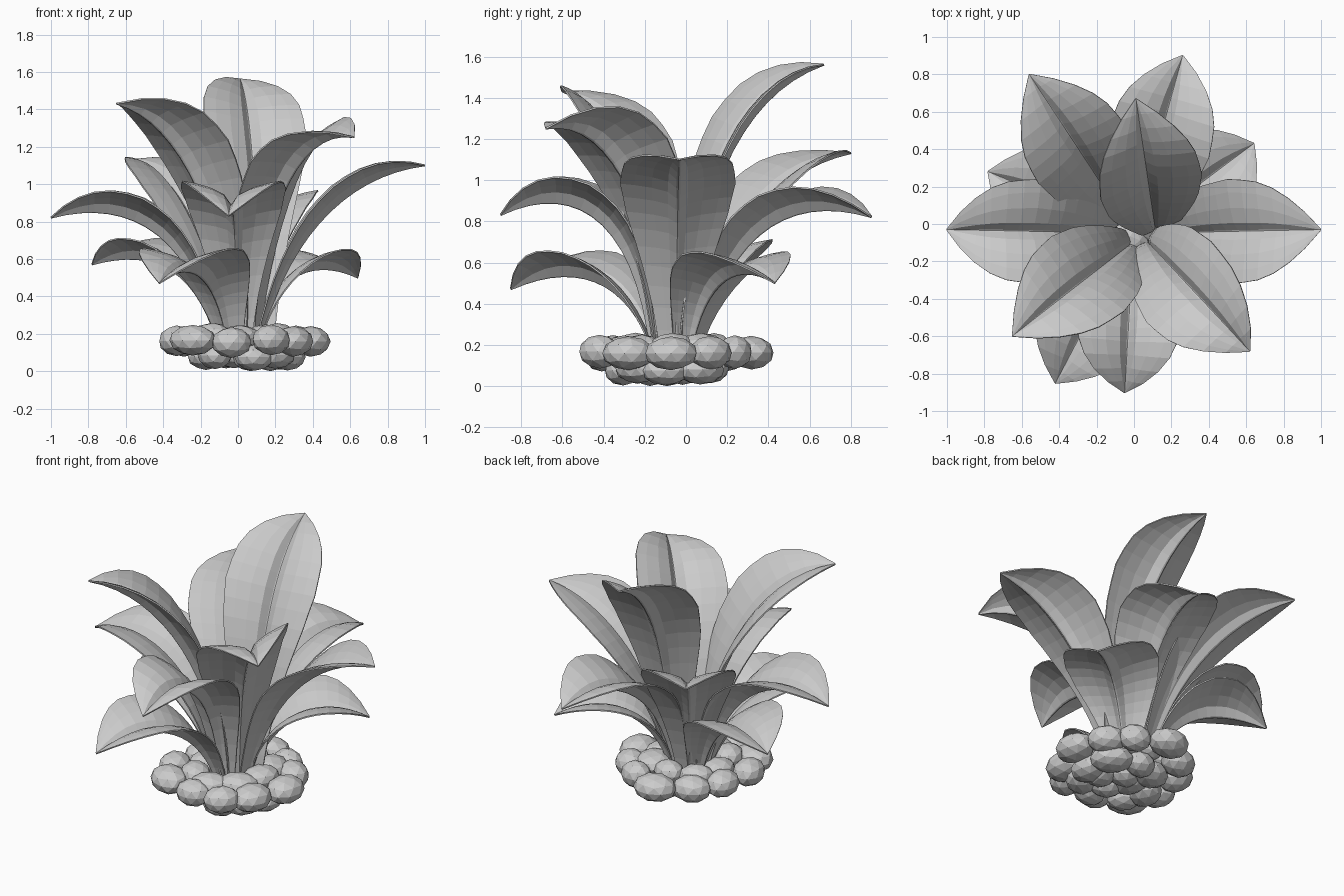
import bpy, bmesh, math, random
from mathutils import Vector, Matrix

if "Cube" in bpy.data.objects:
    bpy.data.objects.remove(bpy.data.objects["Cube"])

random.seed(11)


def bezier(p, t):
    s = 1 - t
    return (p[0] * s**3 + p[1] * 3 * s * s * t + p[2] * 3 * s * t * t + p[3] * t**3)


def lerp_table(table, t):
    for (a, va), (b, vb) in zip(table, table[1:]):
        if t <= b:
            return va + (vb - va) * (t - a) / (b - a)
    return table[-1][1]


# Half width along the leaf, and the grooved cross-section (side, rise)
WIDTH = [(0, .075), (.15, .12), (.3, .18), (.45, .245), (.6, .28), (.72, .27),
         (.82, .22), (.91, .13), (1, .004)]
HALF = [(.03, .03), (.17, .44), (.45, .72), (.75, .9), (1, 1)]
SECTION = [(-a, b) for a, b in reversed(HALF)] + [(0, 0)] + HALF
ROWS = 15


def make_leaf(name, tip, c1, c2, cup, roll=0, origin=(0, -.05), start=.12):
    """Arching leaf: c1 and c2 are (radius, height) control points of its midrib."""
    tip = Vector(tip)
    origin = Vector((*origin, 0))
    flat = Vector((tip.x, tip.y, 0)) - origin
    out = flat.normalized()
    side = Vector((-out.y, out.x, 0))
    path = [Vector((start, .15)), Vector(c1), Vector(c2), Vector((flat.length, tip.z))]
    bm = bmesh.new()
    rows = []
    for i in range(ROWS + 1):
        t = i / ROWS
        p = bezier(path, t)
        d = (bezier(path, min(1, t + .01)) - bezier(path, max(0, t - .01))).normalized()
        base = origin + out * p.x + Vector((0, 0, p.y))
        up = Vector((0, 0, d.x)) - out * d.y
        a = math.radians(roll) * min(1, t * 2)
        across = side * math.cos(a) + up * math.sin(a)
        rise = up * math.cos(a) - side * math.sin(a)
        w = lerp_table(WIDTH, t)
        rows.append([bm.verts.new(base + across * (u * w) + rise * (h * w * cup))
                     for u, h in SECTION])
    for a, b in zip(rows, rows[1:]):
        for k in range(len(SECTION) - 1):
            bm.faces.new((a[k], b[k], b[k + 1], a[k + 1]))
    bmesh.ops.recalc_face_normals(bm, faces=bm.faces)
    mesh = bpy.data.meshes.new(name)
    bm.to_mesh(mesh)
    bm.free()
    ob = bpy.data.objects.new(name, mesh)
    bpy.context.collection.objects.link(ob)
    mod = ob.modifiers.new("thickness", "SOLIDIFY")
    mod.thickness = .008
    mod.offset = 0


# Leaves: tip, two midrib control points, groove depth, roll, foot position
LEAVES = [
    ((-1.0, -.03, .82), (.25, .75), (.60, .93), .46),
    ((1.0, -.03, 1.10), (.27, .74), (.60, 1.05), .33),
    ((-.56, .80, 1.13), (.26, .72), (.60, 1.06), .32),
    ((.26, .90, .82), (.25, .75), (.58, .94), .45),
    ((.01, .67, 1.56), (.13, .95), (.35, 1.42), .36, 7, (.12, -.07), .05),
    ((-.65, -.60, 1.43), (.14, .85), (.45, 1.34), .40, 8, (.03, -.07), .07),
    ((.62, -.68, 1.25), (.11, .82), (.42, 1.31), .42, 12, (.04, -.06), .06),
    ((-.05, -.90, .83), (.19, .82), (.50, 1.0), .48),
    ((-.42, -.85, .47), (.25, .50), (.52, .62), .45),
    ((-.78, .28, .57), (.25, .56), (.50, .66), .42),
    ((.64, .43, .50), (.22, .50), (.48, .62), .40),
]
for n, leaf in enumerate(LEAVES, 1):
    make_leaf(f"leaf_{n}", *leaf)


# Stones: rings of flattened low-poly pebbles
def make_stone(name, loc, size, turn):
    bm = bmesh.new()
    bmesh.ops.create_icosphere(bm, subdivisions=2, radius=1)
    mat = (Matrix.Translation(loc) @ Matrix.Rotation(turn, 4, 'Z')
           @ Matrix.Diagonal((*size, 1)))
    bmesh.ops.transform(bm, matrix=mat, verts=bm.verts)
    mesh = bpy.data.meshes.new(name)
    bm.to_mesh(mesh)
    bm.free()
    bpy.context.collection.objects.link(bpy.data.objects.new(name, mesh))


# count, ring centre, ring radius, height, half height
RINGS = [
    ("outer_stone", 11, (.025, -.07), .36, .16, .082),
    ("inner_stone", 8, (.015, -.06), .22, .185, .068),
    ("lower_stone", 8, (.07, -.08), .22, .08, .072),
    ("bottom_stone", 4, (.06, -.08), .09, .08, .072),
]
for name, count, (cx, cy), radius, z, high in RINGS:
    for i in range(count):
        a = math.tau * (i + random.uniform(-.15, .15)) / count
        r = radius + random.uniform(-.03, .03)
        k = random.uniform(.85, 1.15)
        loc = Vector((cx + r * math.cos(a), cy + r * math.sin(a),
                      z + random.uniform(-.008, .008)))
        make_stone(f"{name}_{i + 1}", loc, (.115 * k, .095 * k, high),
                   a + math.pi / 2 + random.uniform(-.5, .5))
